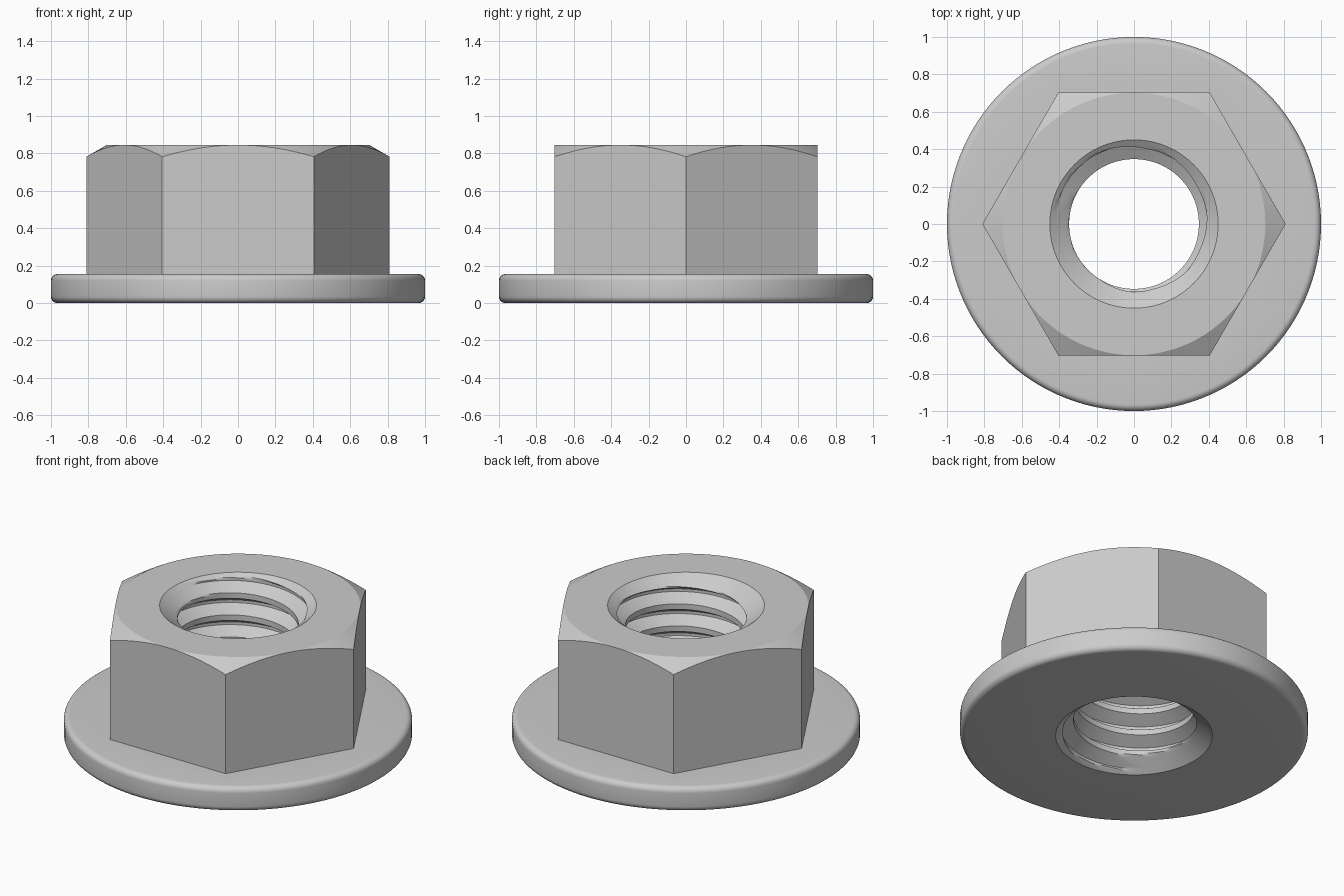
import bpy, bmesh
from math import sin, cos, pi, tan, radians

if "Cube" in bpy.data.objects:
    bpy.data.objects.remove(bpy.data.objects["Cube"])

N = 120                      # segments round the axis (20 per hex side)
H, FLANGE_H, FILLET = 0.845, 0.155, 0.035
FLAT = 0.702                 # half the width across the flats
PITCH, MINOR, DEPTH = 0.14, 0.347, 0.075
RIM, SINK = 0.45, 0.075      # countersink mouth radius and depth
ROWS = 16                    # rows per thread turn


def hex_radius(a):
    return FLAT / cos((a % (pi / 3)) - pi / 6)


def bore_radius(z, turn):
    """Thread groove merged with the countersinks at both ends."""
    d = abs((turn + 0.5) % 1 - 0.5)
    groove = MINOR + DEPTH * min(1, max(0, (0.375 - d) / 0.3125))
    end = min(z, H - z)
    return max(groove, RIM - end * (RIM - MINOR) / SINK)


bm = bmesh.new()


def skin(rings):
    """Bridge rows of points that all have the same length."""
    rows = [[bm.verts.new(p) for p in ring] for ring in rings]
    for a, b in zip(rows, rows[1:]):
        for i in range(len(a) - 1):
            bm.faces.new((a[i], a[i + 1], b[i + 1], b[i]))


def polar(a, r, z):
    return (r * cos(a), r * sin(a), z)


angles = [2 * pi * i / N for i in range(N + 1)]


def circle(r, z):
    return [polar(a, r, z) for a in angles]


# Chamfered hexagon
outer = [circle(RIM, H), circle(FLAT, H)]
outer.append([polar(a, hex_radius(a), H - (hex_radius(a) - FLAT) * tan(radians(30)))
              for a in angles])
outer.append([polar(a, hex_radius(a), FLANGE_H) for a in angles])

# Flange with rounded rim
for zc, start in ((FLANGE_H - FILLET, 90), (FILLET, 0)):
    for k in range(7):
        t = radians(start - 15 * k)
        outer.append(circle(1 - FILLET + FILLET * cos(t), zc + FILLET * sin(t)))
outer.append(circle(RIM, 0))
skin(outer)

# Threaded bore: helical rows clipped to the top and bottom faces
Z0 = H - 0.045 - PITCH * 0.25
inner = []
for k in range(-8 * ROWS, 2 * ROWS + 1):
    ring = []
    for a in angles:
        z = min(H, max(0, Z0 + PITCH * (k / ROWS + a / (2 * pi))))
        turn = (z - Z0) / PITCH - a / (2 * pi)
        ring.append(polar(a, bore_radius(z, turn), z))
    inner.append(ring)
skin(inner)

bmesh.ops.remove_doubles(bm, verts=bm.verts, dist=1e-5)
bmesh.ops.recalc_face_normals(bm, faces=bm.faces)
mesh = bpy.data.meshes.new("flange_nut")
bm.to_mesh(mesh)
bm.free()
nut = bpy.data.objects.new("flange_nut", mesh)
bpy.context.collection.objects.link(nut)

# Smooth round surfaces, crisp hex edges
bpy.context.view_layer.objects.active = nut
nut.select_set(True)
bpy.ops.object.shade_smooth_by_angle(angle=radians(25))
